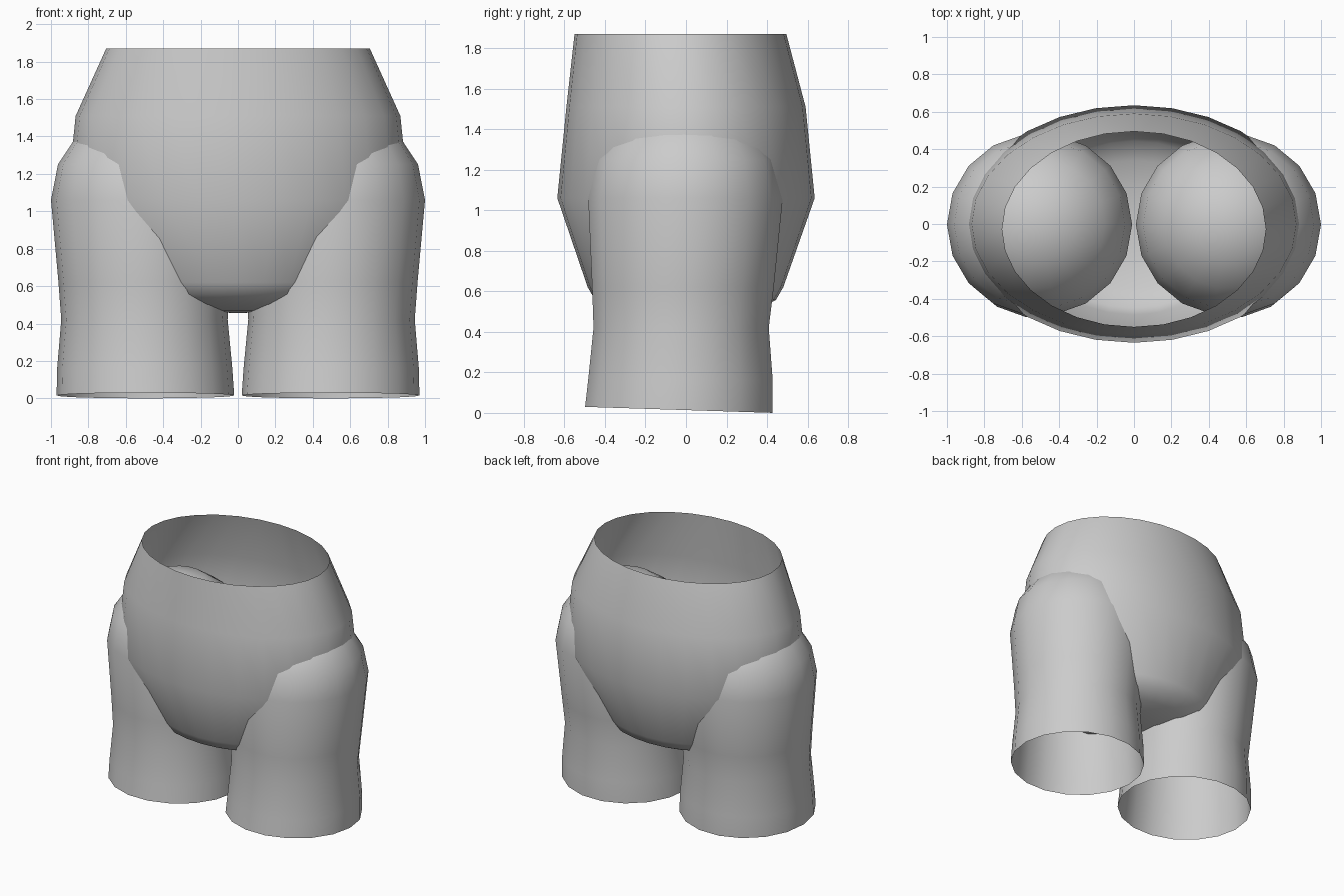
import bpy, bmesh, math

if "Cube" in bpy.data.objects:
    bpy.data.objects.remove(bpy.data.objects["Cube"])

grey = bpy.data.materials.new("plain grey")
grey.diffuse_color = (0.6, 0.6, 0.6, 1)
grey.use_nodes = True
grey.node_tree.nodes["Principled BSDF"].inputs["Base Color"].default_value = grey.diffuse_color


def loft(name, rings, segs, pole, tilt=0.0):
    """Skin elliptical rings (z, x0, x1, y0, y1), first ring open, last closed to a pole."""
    bm = bmesh.new()
    loops = []
    for i, (z, x0, x1, y0, y1) in enumerate(rings):
        loop = []
        for k in range(segs):
            a = 2 * math.pi * k / segs
            x = (x0 + x1) / 2 + (x1 - x0) / 2 * math.cos(a)
            y = (y0 + y1) / 2 + (y1 - y0) / 2 * math.sin(a)
            slope = tilt * (y1 - y) / (y1 - y0) if i == 0 else 0
            loop.append(bm.verts.new((x, y, z + slope)))
        loops.append(loop)
    tip = bm.verts.new(pole)
    for k in range(segs):
        n = (k + 1) % segs
        for a, b in zip(loops, loops[1:]):
            bm.faces.new((a[k], a[n], b[n], b[k]))
        bm.faces.new((loops[-1][k], loops[-1][n], tip))
    # rings running downwards need their faces turned outwards
    if rings[0][0] > rings[-1][0]:
        bmesh.ops.reverse_faces(bm, faces=bm.faces[:])
    for f in bm.faces:
        f.smooth = True
    me = bpy.data.meshes.new(name)
    bm.to_mesh(me)
    bm.free()
    me.materials.append(grey)
    ob = bpy.data.objects.new(name, me)
    bpy.context.collection.objects.link(ob)
    return ob


# hips: open waist, widest at hip height, rounded underside
hips = [(1.87, -.705, .705, -.55, .495),
        (1.51, -.868, .868, -.59, .59),
        (1.06, -.915, .915, -.635, .635),
        (0.62, -.62, .62, -.485, .48)]
for deg in (22.5, 45, 67.5):
    c, s = math.cos(math.radians(deg)), math.sin(math.radians(deg))
    hips.append((.62 - .165 * s, -.62 * c, .62 * c, -.485 * c, .48 * c))
loft("hips", hips, 28, (0, 0, .455))

# thighs: open slanted bottom, slight waist, domed top inside the hips
thigh = [(0.0, .02, .97, -.505, .435),
         (0.16, .03, .967, -.49, .435),
         (0.42, .055, .945, -.463, .415),
         (0.62, .045, .96, -.47, .44),
         (1.06, .01, 1.0, -.49, .485)]
for deg in (22.5, 45, 67.5):
    c, s = math.cos(math.radians(deg)), math.sin(math.radians(deg))
    thigh.append((1.06 + .5 * s, .505 - .495 * c, .505 + .495 * c, -.49 * c, .485 * c))
for side, name in ((1, "right_thigh"), (-1, "left_thigh")):
    rings = [(z, *sorted((side * a, side * b)), c, d) for z, a, b, c, d in thigh]
    loft(name, rings, 18, (side * .505, 0, 1.56), tilt=.03)
